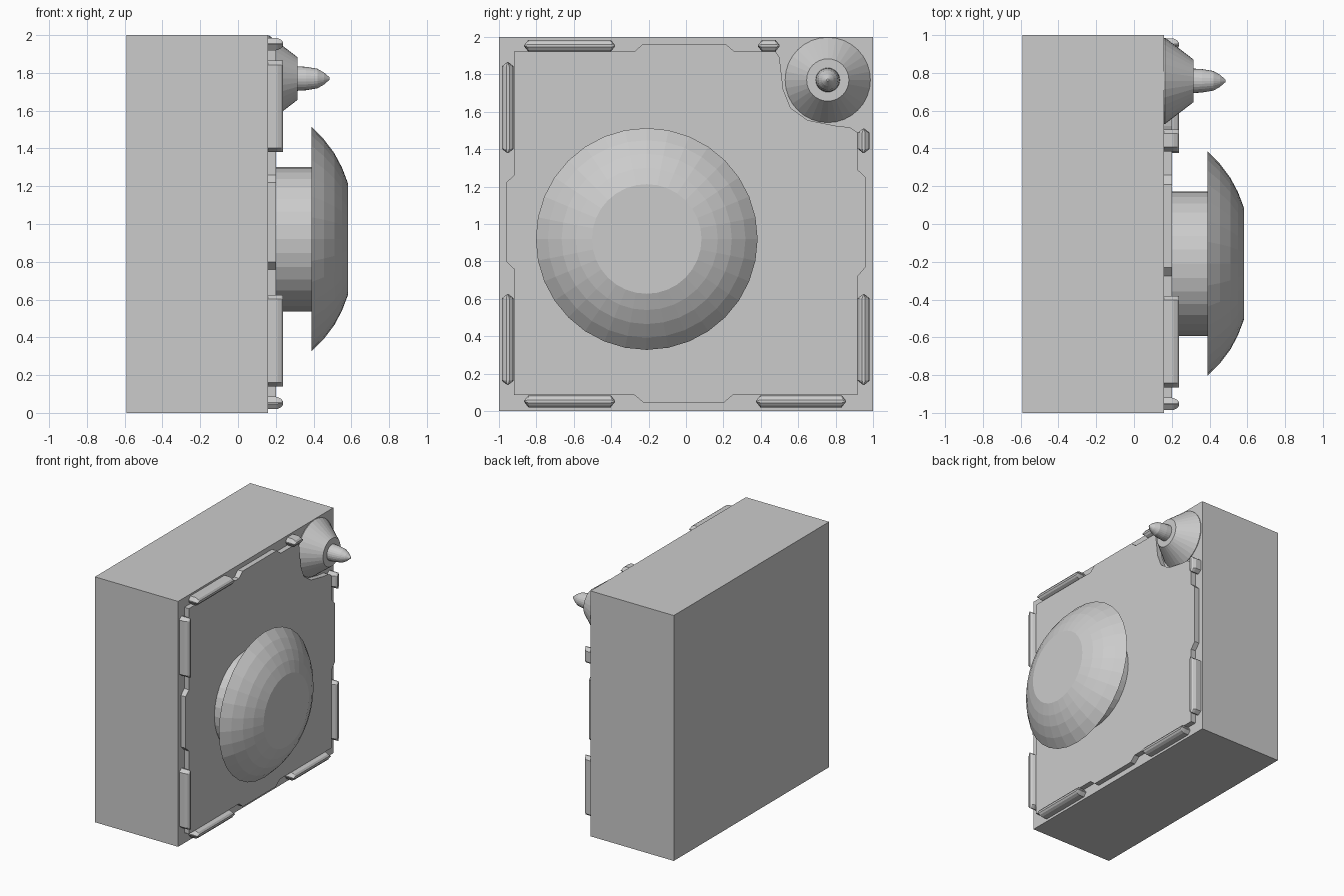
import bpy, bmesh, math

if "Cube" in bpy.data.objects:
    bpy.data.objects.remove(bpy.data.objects["Cube"])


def finish(name, bm):
    bmesh.ops.remove_doubles(bm, verts=bm.verts, dist=1e-5)
    bmesh.ops.recalc_face_normals(bm, faces=bm.faces)
    mesh = bpy.data.meshes.new(name)
    bm.to_mesh(mesh)
    bm.free()
    obj = bpy.data.objects.new(name, mesh)
    bpy.context.collection.objects.link(obj)
    return obj


def loft(name, rings):
    """Skin a list of closed rings and cap both ends."""
    bm = bmesh.new()
    rows = [[bm.verts.new(p) for p in ring] for ring in rings]
    n = len(rows[0])
    for a, b in zip(rows, rows[1:]):
        for i in range(n):
            j = (i + 1) % n
            bm.faces.new((a[i], a[j], b[j], b[i]))
    bm.faces.new(rows[0])
    bm.faces.new(rows[-1])
    return finish(name, bm)


def lathe(name, y, z, profile, sides=32):
    """Revolve (x, radius) points about an axis parallel to x."""
    angles = [2 * math.pi * i / sides for i in range(sides)]
    return loft(name, [[(x, y + r * math.cos(a), z + r * math.sin(a))
                        for a in angles] for x, r in profile])


def rod(name, along_y, centre, start, end):
    """Raised trim bar with a rounded crest and wedge-shaped ends."""
    section = [(0.155, -0.032), (0.208, -0.032), (0.229, -0.022), (0.239, -0.008),
               (0.239, 0.008), (0.229, 0.022), (0.208, 0.032), (0.155, 0.032)]
    rings = []
    for t, s in ((start, 0.12), (start + 0.022, 1), (end - 0.022, 1), (end, 0.12)):
        rings.append([(x, t, centre + w * s) if along_y else (x, centre + w * s, t)
                      for x, w in section])
    return loft(name, rings)


# main housing
bm = bmesh.new()
bmesh.ops.create_cube(bm, size=1)
for v in bm.verts:
    v.co = (-0.215 + v.co.x * 0.75, v.co.y * 2, 1 + v.co.z * 2)
finish("housing", bm)

# face plate with edge tabs and a scooped corner, outline in (y, z)
outline = [(-0.92, 0.085), (-0.275, 0.085), (-0.225, 0.043), (0.2, 0.043), (0.25, 0.085),
           (0.918, 0.085), (0.918, 0.72), (0.96, 0.77), (0.96, 1.25), (0.918, 1.29),
           (0.918, 1.49), (0.875, 1.517), (0.80, 1.525), (0.65, 1.555), (0.56, 1.62),
           (0.52, 1.72), (0.50, 1.89), (0.48, 1.922), (0.26, 1.922), (0.21, 1.963),
           (-0.23, 1.963), (-0.275, 1.922), (-0.92, 1.922), (-0.92, 1.26),
           (-0.963, 1.22), (-0.963, 0.80), (-0.92, 0.76)]
loft("face_plate", [[(x, y, z) for y, z in outline] for x in (0.155, 0.202)])

# trim rods around the border
rods = [("top_left_rod", True, 1.953, -0.865, -0.38),
        ("top_right_rod", True, 1.953, 0.385, 0.50),
        ("bottom_left_rod", True, 0.052, -0.865, -0.38),
        ("bottom_right_rod", True, 0.052, 0.375, 0.855),
        ("left_upper_rod", False, -0.953, 1.38, 1.865),
        ("left_lower_rod", False, -0.953, 0.14, 0.625),
        ("right_upper_rod", False, 0.95, 1.38, 1.51),
        ("right_lower_rod", False, 0.95, 0.14, 0.625)]
for spec in rods:
    rod(*spec)

# large push button: stem and domed cap
lathe("button_stem", -0.21, 0.92, [(0.195, 0.383), (0.395, 0.383)])
lathe("button_cap", -0.21, 0.92, [(0.39, 0.593), (0.455, 0.528), (0.51, 0.455),
                                  (0.55, 0.38), (0.583, 0.293)])

# corner cone and its pointed tip
lathe("corner_cone", 0.758, 1.77, [(0.155, 0.228), (0.165, 0.228), (0.315, 0.113)])
lathe("cone_tip", 0.758, 1.77, [(0.31, 0.065), (0.36, 0.062), (0.42, 0.052),
                                (0.455, 0.032), (0.485, 0.006)], 24)
